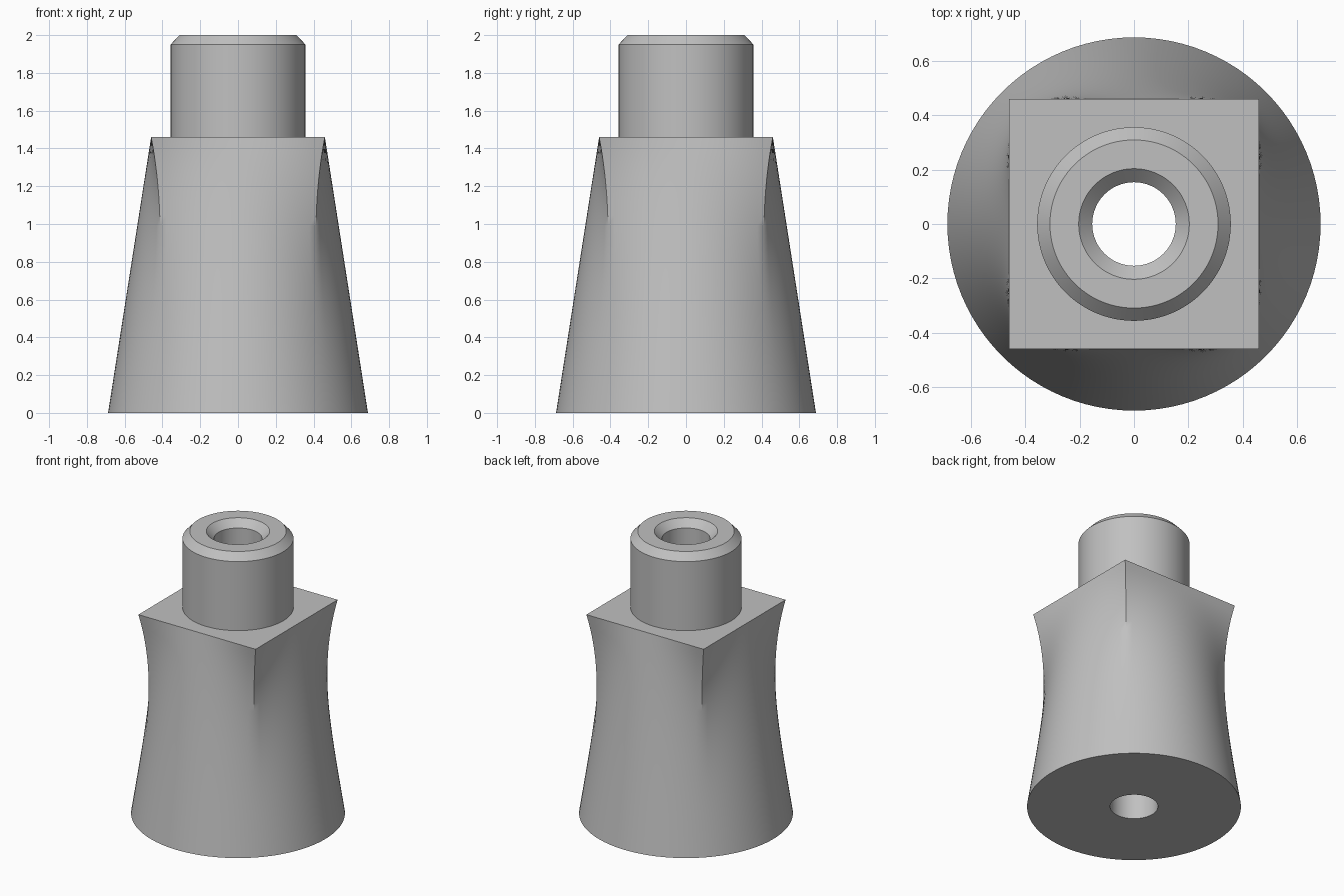
import bpy
import bmesh
import math

cube = bpy.data.objects.get("Cube")
if cube:
    bpy.data.objects.remove(cube, do_unlink=True)

SEGMENTS = 96
BASE_R, TOP_HALF, SHOULDER = 0.688, 0.46, 1.46
BORE_R, NECK_R = 0.154, 0.357

grey = bpy.data.materials.new("plain grey")
grey.use_nodes = True
grey.diffuse_color = (0.53, 0.53, 0.53, 1)
grey.node_tree.nodes["Principled BSDF"].inputs["Base Color"].default_value = grey.diffuse_color


def section(size, z, squareness=0.0):
    """Ring blending from a circle (0) to a square (1) of the same half width."""
    points = []
    for i in range(SEGMENTS):
        a = math.tau * i / SEGMENTS
        square = 1 / max(abs(math.cos(a)), abs(math.sin(a)))
        r = size * (1 + squareness * (square - 1))
        points.append((r * math.cos(a), r * math.sin(a), z))
    return points


def loft(name, sections):
    """Skin a list of rings with quads."""
    bm = bmesh.new()
    rings = [[bm.verts.new(p) for p in s] for s in sections]
    for low, high in zip(rings, rings[1:]):
        for i in range(SEGMENTS):
            j = (i + 1) % SEGMENTS
            bm.faces.new((low[i], low[j], high[j], high[i]))
    mesh = bpy.data.meshes.new(name)
    bm.to_mesh(mesh)
    bm.free()
    mesh.materials.append(grey)
    obj = bpy.data.objects.new(name, mesh)
    bpy.context.collection.objects.link(obj)
    bpy.ops.object.select_all(action='DESELECT')
    obj.select_set(True)
    bpy.context.view_layer.objects.active = obj
    bpy.ops.object.shade_smooth_by_angle(angle=math.radians(35))
    return obj


# Flared body: round foot turning into a square shoulder, with a bore through it
STEPS = 28
sides = []
for k in range(STEPS + 1):
    t = k / STEPS
    sides.append(section(BASE_R + (TOP_HALF - BASE_R) * t, SHOULDER * t, t ** 3.8))
loft("flared_body",
     [section(BORE_R, SHOULDER), section(BORE_R, 0)]
     + sides
     + [section(NECK_R, SHOULDER)])

# Neck: round spigot with chamfered outer rim and countersunk bore
neck_profile = [(NECK_R, SHOULDER), (NECK_R, 1.95), (0.31, 2.0),
                (0.204, 2.0), (BORE_R, 1.95), (BORE_R, SHOULDER)]
loft("neck", [section(r, z) for r, z in neck_profile])
